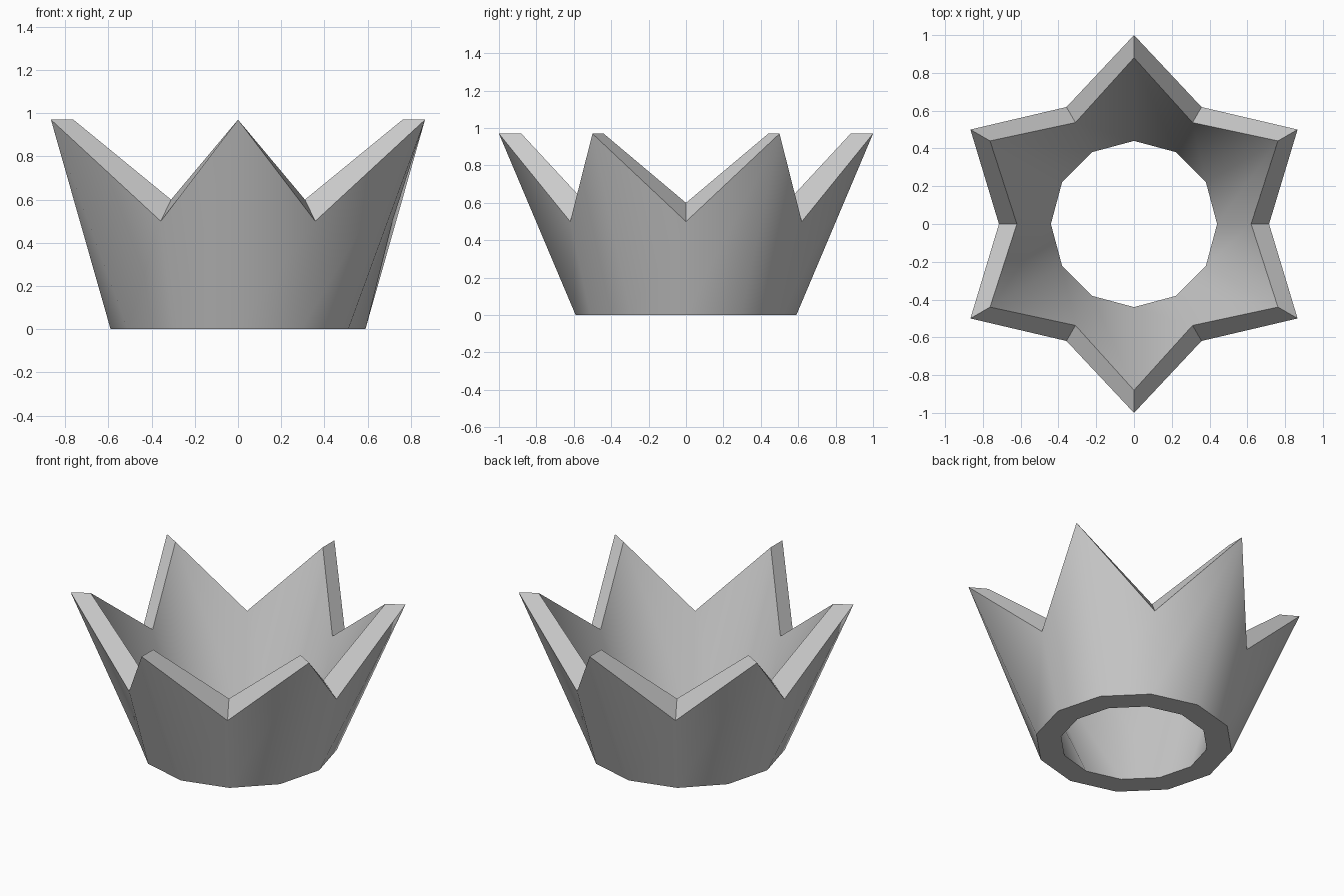
import bpy, bmesh
from math import cos, sin, radians

cube = bpy.data.objects.get("Cube")
if cube:
    bpy.data.objects.remove(cube, do_unlink=True)

SIDES = 12
# (radius, height) of each ring: first at valleys, then at points
OUTER_BASE = [(0.59, 0.0), (0.59, 0.0)]
OUTER_RIM = [(0.715, 0.5), (1.0, 0.97)]
INNER_RIM = [(0.62, 0.6), (0.88, 0.97)]
INNER_BASE = [(0.44, 0.0), (0.44, 0.0)]

# plain grey metal
grey = bpy.data.materials.new("grey")
grey.use_nodes = True
colour = (0.6, 0.6, 0.6, 1)
grey.diffuse_color = colour
grey.node_tree.nodes["Principled BSDF"].inputs["Base Color"].default_value = colour

bm = bmesh.new()


def ring(levels):
    verts = []
    for i in range(SIDES):
        r, z = levels[i % 2]
        a = radians(i * 360 / SIDES)
        verts.append(bm.verts.new((r * cos(a), r * sin(a), z)))
    return verts


def band(a, b, smooth):
    for i in range(SIDES):
        j = (i + 1) % SIDES
        bm.faces.new((a[i], a[j], b[j], b[i])).smooth = smooth


outer_base, outer_rim, inner_rim, inner_base = map(
    ring, (OUTER_BASE, OUTER_RIM, INNER_RIM, INNER_BASE))

# outer wall, zigzag rim and underside
band(outer_base, outer_rim, True)
band(outer_rim, inner_rim, False)
band(inner_base, outer_base, False)
# inner wall, facing the axis, with the same diagonals as the outer wall
for i in range(SIDES):
    j = (i + 1) % SIDES
    bm.faces.new((inner_base[i], inner_rim[i], inner_rim[j], inner_base[j])).smooth = True

# crisp edges wherever a wall meets the rim or the underside
for e in bm.edges:
    e.smooth = all(f.smooth for f in e.link_faces)

mesh = bpy.data.meshes.new("crown")
bm.to_mesh(mesh)
bm.free()
mesh.materials.append(grey)
crown = bpy.data.objects.new("crown", mesh)
bpy.context.collection.objects.link(crown)
